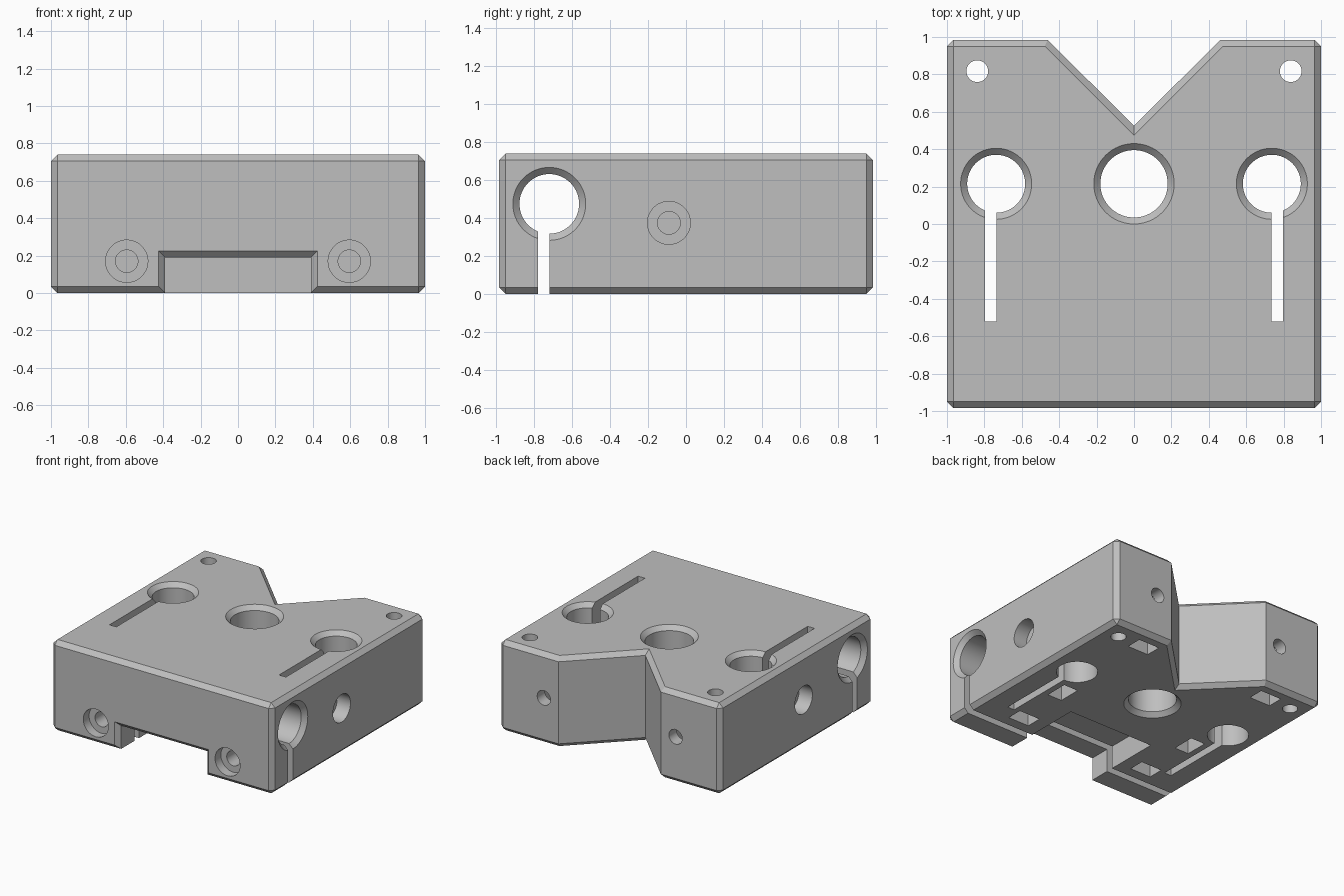
import bpy, bmesh, math
from mathutils import Vector

if "Cube" in bpy.data.objects:
    bpy.data.objects.remove(bpy.data.objects["Cube"], do_unlink=True)

HALF_Y, HEIGHT, CHAMFER = 0.985, 0.74, 0.035

grey = bpy.data.materials.new("plain_grey")
grey.use_nodes = True
colour = (0.52, 0.52, 0.52, 1)
grey.diffuse_color = colour
grey.node_tree.nodes["Principled BSDF"].inputs["Base Color"].default_value = colour


def make_object(name, bm):
    bmesh.ops.recalc_face_normals(bm, faces=bm.faces)
    mesh = bpy.data.meshes.new(name)
    bm.to_mesh(mesh)
    bm.free()
    mesh.materials.append(grey)
    obj = bpy.data.objects.new(name, mesh)
    bpy.context.collection.objects.link(obj)
    return obj


def loft(name, rings):
    """Closed solid through a row of matching rings."""
    bm = bmesh.new()
    loops = [[bm.verts.new(p) for p in ring] for ring in rings]
    for a, b in zip(loops, loops[1:]):
        for i in range(len(a)):
            j = (i + 1) % len(a)
            bm.faces.new((a[i], a[j], b[j], b[i]))
    bm.faces.new(loops[0])
    bm.faces.new(loops[-1])
    return make_object(name, bm)


cutters = []


def cut_box(x, y, z):
    cutters.append(loft("box_cutter", [
        [(x[0], y[0], h), (x[1], y[0], h), (x[1], y[1], h), (x[0], y[1], h)] for h in z]))


def cut_bore(start, direction, steps, sides=64):
    """Turned hole: steps are (depth, radius) along the direction."""
    start, axis = Vector(start), Vector(direction)
    u = axis.orthogonal().normalized()
    v = axis.cross(u)
    angles = [2 * math.pi * i / sides for i in range(sides)]
    cutters.append(loft("bore_cutter", [
        [start + axis * d + (u * math.cos(a) + v * math.sin(a)) * r for a in angles]
        for d, r in steps]))


def flared(length, r, far_end=True):
    """Through bore with chamfered mouths."""
    over = 0.02
    steps = [(-over, r + CHAMFER + over), (CHAMFER, r)]
    if far_end:
        return steps + [(length - CHAMFER, r), (length + over, r + CHAMFER + over)]
    return steps + [(length + over, r)]


# Block with a V notch at the back, chamfered outside
outline = [(-1, -HALF_Y), (1, -HALF_Y), (1, HALF_Y), (0.462, HALF_Y),
           (0, 0.525), (-0.462, HALF_Y), (-1, HALF_Y)]
block = loft("clamp_block", [[(x, y, z) for x, y in outline] for z in (0, HEIGHT)])
bm = bmesh.new()
bm.from_mesh(block.data)
edges = []
for e in bm.edges:
    a, b = (v.co for v in e.verts)
    upright = abs(a.z - b.z) > 0.1
    if not upright or abs(a.x) > 0.9:
        edges.append(e)
bmesh.ops.bevel(bm, geom=edges, offset=CHAMFER, offset_type='OFFSET', segments=1,
                profile=0.5, affect='EDGES', clamp_overlap=False)
bmesh.ops.recalc_face_normals(bm, faces=bm.faces)
bm.to_mesh(block.data)
bm.free()

# Front recess with a chamfered mouth
rings = []
for y, grow in ((-HALF_Y - 0.02, CHAMFER + 0.02), (-HALF_Y + CHAMFER, 0), (-0.27, 0)):
    w, h = 0.39 + grow, 0.19 + grow
    rings.append([(-w, y, -0.1), (w, y, -0.1), (w, y, h), (-w, y, h)])
cutters.append(loft("recess_cutter", rings))

# Cross bore with its clamping slit
cut_bore((-1, -0.72, 0.475), (1, 0, 0), flared(2, 0.157))
cut_box((-1.1, 1.1), (-0.78, -0.72), (-0.1, 0.4))

# Centre bore
cut_bore((0, 0.215, HEIGHT), (0, 0, -1), flared(HEIGHT, 0.18))

for s in (-1, 1):
    # Upright bore with its clamping slit
    cut_bore((s * 0.737, 0.215, HEIGHT), (0, 0, -1), flared(HEIGHT, 0.155, False))
    cut_box(sorted((s * 0.735, s * 0.797)), (-0.52, 0.15), (-0.1, 0.9))
    # Corner mounting hole
    cut_bore((s * 0.838, 0.817, 0.9), (0, 0, -1), [(0, 0.058), (1, 0.058)], 32)
    # Screw holes: front, side and back
    cut_bore((s * 0.595, -HALF_Y, 0.17), (0, 1, 0),
             [(-0.05, 0.113), (0.075, 0.113), (0.075, 0.06), (0.48, 0.06)], 48)
    cut_bore((s, -0.09, 0.375), (-s, 0, 0),
             [(-0.05, 0.113), (0.12, 0.113), (0.12, 0.06), (0.45, 0.06)], 48)
    cut_bore((s * 0.595, HALF_Y, 0.375), (0, -1, 0), [(-0.05, 0.06), (0.26, 0.06)], 32)
    # Nut pockets open at the bottom
    for x, y, wx, wy, top in ((0.595, -0.57, 0.095, 0.065, 0.27),
                              (0.62, -0.09, 0.065, 0.095, 0.47),
                              (0.595, 0.82, 0.095, 0.065, 0.47)):
        cut_box((s * x - wx, s * x + wx), (y - wy, y + wy), (-0.1, top))

# Carve the block
for cutter in cutters:
    cutter.hide_render = True
    mod = block.modifiers.new("carve", 'BOOLEAN')
    mod.operation, mod.solver, mod.object = 'DIFFERENCE', 'EXACT', cutter
carved = bpy.data.meshes.new_from_object(
    block.evaluated_get(bpy.context.evaluated_depsgraph_get()))
block.modifiers.clear()
block.data = carved
carved.name = "clamp_block"
for cutter in cutters:
    bpy.data.objects.remove(cutter, do_unlink=True)

# Round bores smooth, all other edges crisp
bpy.ops.object.select_all(action='DESELECT')
block.select_set(True)
bpy.context.view_layer.objects.active = block
bpy.ops.object.shade_smooth_by_angle(angle=math.radians(25))
